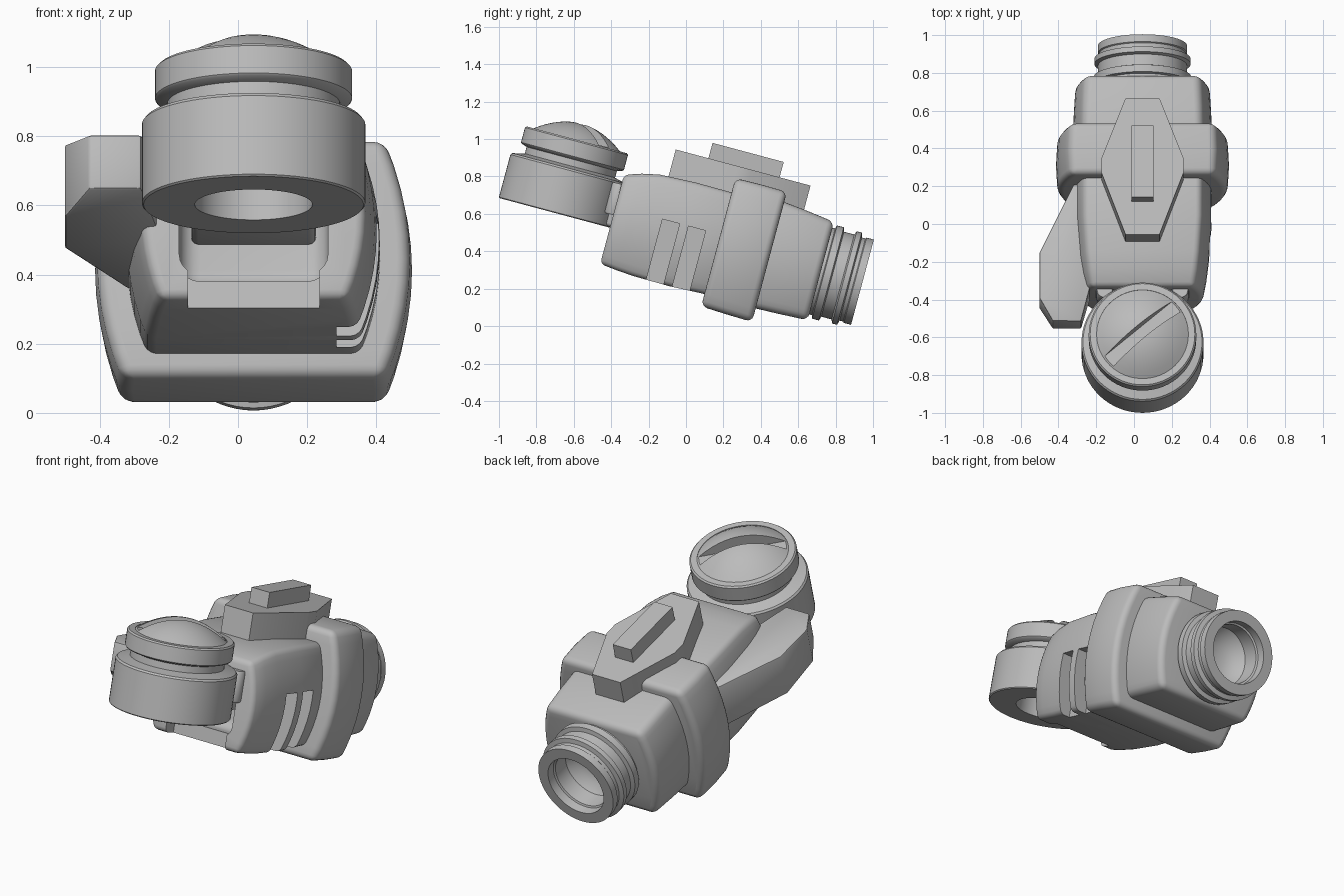
import bpy, bmesh, math
from mathutils import Matrix, Vector

if "Cube" in bpy.data.objects:
    bpy.data.objects.remove(bpy.data.objects["Cube"])

# Everything is modelled level, then pitched nose-up by this placement
PLACE = Matrix.Translation((0.045, 0, 0.5)) @ Matrix.Rotation(math.radians(-15), 4, 'X')

grey = bpy.data.materials.new("plain grey")
grey.use_nodes = True
COLOUR = (0.5, 0.5, 0.5, 1)
grey.diffuse_color = COLOUR
grey.node_tree.nodes["Principled BSDF"].inputs["Base Color"].default_value = COLOUR


def make(name, bm):
    bmesh.ops.recalc_face_normals(bm, faces=bm.faces)
    mesh = bpy.data.meshes.new(name)
    bm.to_mesh(mesh)
    bm.free()
    mesh.materials.append(grey)
    ob = bpy.data.objects.new(name, mesh)
    bpy.context.collection.objects.link(ob)
    ob.matrix_world = PLACE
    return ob


def activate(ob):
    bpy.ops.object.select_all(action='DESELECT')
    ob.select_set(True)
    bpy.context.view_layer.objects.active = ob


def bevel(ob, width, segments=3, angle=40):
    activate(ob)
    mod = ob.modifiers.new("bevel", 'BEVEL')
    mod.width, mod.segments = width, segments
    mod.limit_method = 'ANGLE'
    mod.angle_limit = math.radians(angle)
    bpy.ops.object.modifier_apply(modifier=mod.name)
    return ob


def cut(ob, cutter):
    activate(ob)
    mod = ob.modifiers.new("cut", 'BOOLEAN')
    mod.operation, mod.solver, mod.object = 'DIFFERENCE', 'EXACT', cutter
    bpy.ops.object.modifier_apply(modifier=mod.name)
    bpy.data.objects.remove(cutter)


def box(name, x, y, z, turn=None):
    bm = bmesh.new()
    size = Matrix.Diagonal((x[1] - x[0], y[1] - y[0], z[1] - z[0], 1))
    mid = Vector((sum(x) / 2, sum(y) / 2, sum(z) / 2))
    spin = Matrix.Rotation(math.radians(turn or 0), 4, 'Z')
    bmesh.ops.create_cube(bm, size=1, matrix=Matrix.Translation(mid) @ spin @ size)
    return make(name, bm)


def loft(name, stations, pinch=0.16, steps=10):
    """Skin bulging cross-sections: (y, half width, bottom, top)."""
    bm = bmesh.new()
    rings = []
    for y, half, low, high in stations:
        side = []
        for i in range(steps + 1):
            t = 2 * i / steps - 1
            side.append((half * (1 - pinch * t * t), (low + high) / 2 + t * (high - low) / 2))
        outline = side + [(-x, z) for x, z in reversed(side)]
        rings.append([bm.verts.new((x, y, z)) for x, z in outline])
    n = len(rings[0])
    for a, b in zip(rings, rings[1:]):
        for i in range(n):
            j = (i + 1) % n
            bm.faces.new((a[i], a[j], b[j], b[i]))
    bm.faces.new(rings[0])
    bm.faces.new(rings[-1])
    return make(name, bm)


def lathe(name, profile, centre, along_y=False, sides=64):
    """Spin (radius, height) points; the ends may lie on the axis."""
    bm = bmesh.new()
    verts = [bm.verts.new((r, 0, h)) for r, h in profile]
    edges = [bm.edges.new(pair) for pair in zip(verts, verts[1:])]
    bmesh.ops.spin(bm, geom=verts + edges, cent=(0, 0, 0), axis=(0, 0, 1),
                   angle=math.tau, steps=sides, use_duplicate=False)
    bmesh.ops.remove_doubles(bm, verts=bm.verts, dist=0.0005)
    if along_y:
        bm.transform(Matrix.Rotation(math.radians(-90), 4, 'X'))
    bm.transform(Matrix.Translation(centre))
    return make(name, bm)


def prism(name, outline, low, high):
    bm = bmesh.new()
    face = bm.faces.new([bm.verts.new((x, y, low)) for x, y in outline])
    top = bmesh.ops.extrude_face_region(bm, geom=[face])["geom"]
    bmesh.ops.translate(bm, vec=(0, 0, high - low),
                        verts=[g for g in top if isinstance(g, bmesh.types.BMVert)])
    return make(name, bm)


parts = []

# Main body with front hinge pocket and side slots
body = bevel(loft("front_body", [(-0.40, 0.32, -0.28, 0.213), (-0.31, 0.338, -0.29, 0.243),
                                 (-0.217, 0.35, -0.297, 0.263), (-0.02, 0.365, -0.30, 0.272),
                                 (0.22, 0.365, -0.29, 0.27)]), 0.025)
cut(body, box("pocket_cutter", (-0.19, 0.19), (-0.6, -0.32), (-0.5, 0.13)))
cut(body, bevel(box("deep_cutter", (-0.215, 0.215), (-0.6, -0.22), (-0.21, 0.14)), 0.06, 5))
for start in (-0.14, 0.004):
    cut(body, box("slot_cutter", (0.24, 0.6), (start, start + 0.095), (-0.6, 0.037)))
parts.append(body)

# Collar band and rear block
parts.append(bevel(loft("collar", [(0.18, 0.45, -0.36, 0.35), (0.32, 0.458, -0.366, 0.352),
                                   (0.465, 0.45, -0.37, 0.35)]), 0.035, 4))
parts.append(bevel(loft("rear_block", [(0.4, 0.37, -0.297, 0.30), (0.58, 0.365, -0.292, 0.282),
                                       (0.75, 0.355, -0.284, 0.26)]), 0.035, 4))

# Ribbed rear socket with a hollow, domed bore
socket = [(0, 0.70), (0.24, 0.70), (0.24, 0.765), (0.258, 0.77), (0.258, 0.808),
          (0.235, 0.815), (0.235, 0.872), (0.255, 0.88), (0.255, 0.908), (0.23, 0.915),
          (0.23, 0.935), (0.236, 0.94), (0.236, 0.98), (0.175, 0.98), (0.175, 0.93),
          (0.165, 0.925), (0.165, 0.83), (0.13, 0.79), (0.07, 0.765), (0, 0.757)]
parts.append(lathe("rear_socket", socket, (0, 0, -0.012), along_y=True))

# Round swivel head with a domed, slotted cap
DOME_R, DOME_BASE, DOME_RISE = 0.243, 0.325, 0.093
head = [(0, 0.14), (0.17, 0.12), (0.17, -0.08), (0.318, -0.08), (0.323, -0.075),
        (0.323, 0.16), (0.315, 0.17), (0.27, 0.18), (0.25, 0.185), (0.25, 0.222),
        (0.28, 0.232), (0.285, 0.238), (0.285, 0.32), (0.277, 0.328), (DOME_R, 0.328)]
for i in range(9):
    r = DOME_R * (1 - i / 8)
    head.append((r, DOME_BASE + DOME_RISE * (1 - (r / DOME_R) ** 2)))
HEAD_Y = -0.692
swivel = lathe("swivel_head", head, (0, HEAD_Y, 0))
cut(swivel, box("screw_cutter", (-0.236, 0.236), (HEAD_Y - 0.036, HEAD_Y + 0.036),
                (0.332, 0.6), turn=40))
parts.append(swivel)

# Hinge block and its two pin lugs between head and body
parts.append(bevel(box("hinge_block", (-0.18, 0.18), (-0.48, -0.21), (-0.075, 0.12)), 0.02))
for side in (-1, 1):
    lug = [(0, -0.01), (0.04, -0.01), (0.045, 0), (0.045, 0.15), (0.04, 0.16), (0, 0.16)]
    parts.append(lathe("hinge_lug", lug, (side * 0.2, -0.405, 0), sides=24))

# Stretched hexagonal top plate with raised bar
half_plate = [(0.09, -0.168), (0.217, 0.17), (0.217, 0.25), (0.09, 0.578)]
outline = half_plate + [(-x, y) for x, y in reversed(half_plate)]
parts.append(prism("top_plate", outline, 0.24, 0.415))
parts.append(box("top_bar", (-0.058, 0.058), (0.013, 0.407), (0.4, 0.5)))

# Faceted side fin: (x, y, bottom, top) corners
fin = bmesh.new()
for x, y, low, high in [(-0.475, -0.575, 0, 0.16), (-0.325, -0.575, 0, 0.16),
                        (-0.545, -0.45, -0.05, 0.165), (-0.545, -0.2, -0.08, 0.165),
                        (-0.365, 0.175, -0.1, 0.16), (-0.25, 0.175, -0.1, 0.16),
                        (-0.265, -0.34, -0.09, 0.16)]:
    fin.verts.new((x, y, low))
    fin.verts.new((x, y, high))
bmesh.ops.convex_hull(fin, input=fin.verts)
bmesh.ops.dissolve_limit(fin, angle_limit=math.radians(4), verts=fin.verts, edges=fin.edges)
parts.append(bevel(make("side_fin", fin), 0.008, 2))

for part in parts:
    activate(part)
    bpy.ops.object.shade_smooth_by_angle(angle=math.radians(32))
